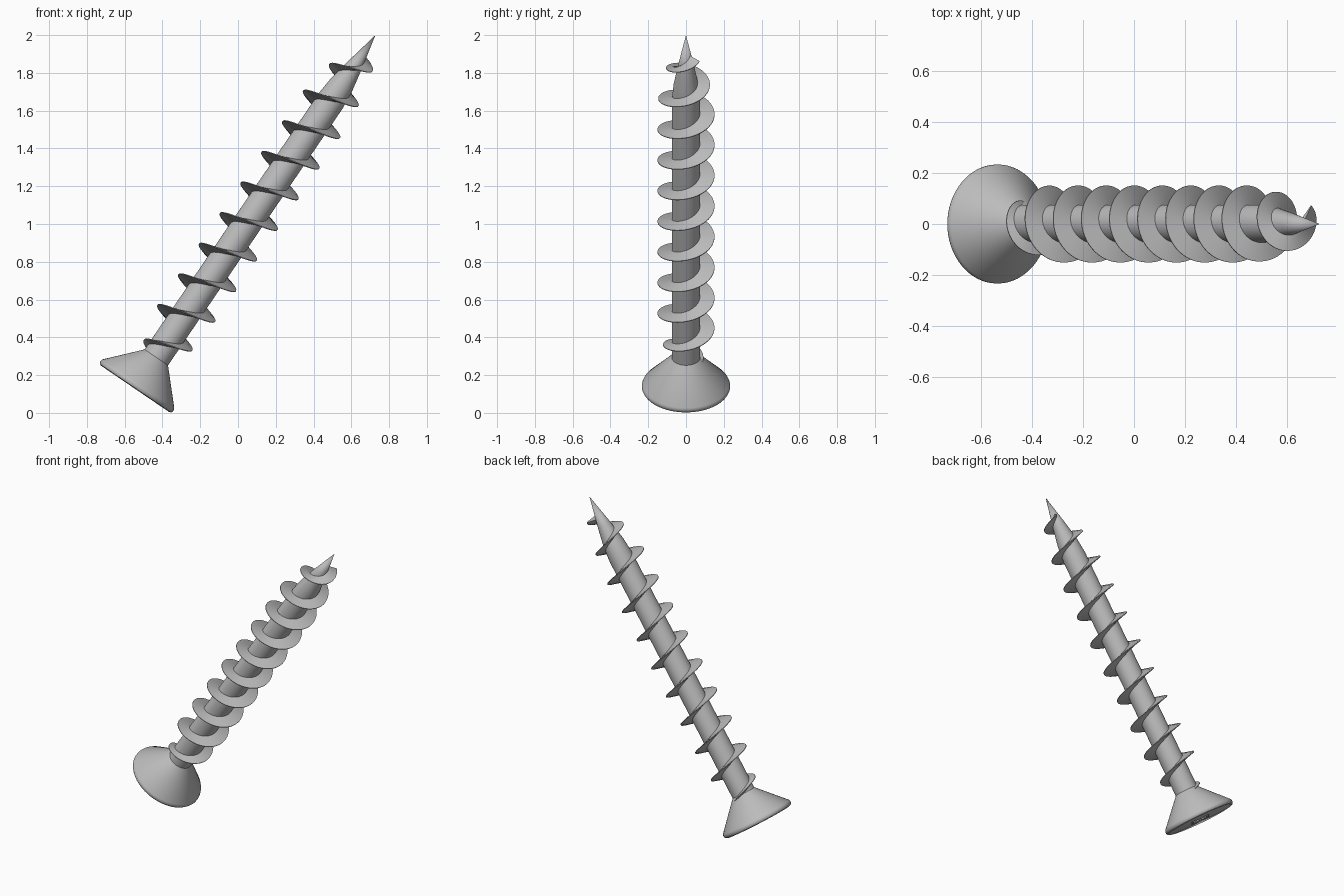
import bpy, bmesh, math
from mathutils import Matrix, Vector

old = bpy.data.objects.get("Cube")
if old:
    bpy.data.objects.remove(old, do_unlink=True)

steel = bpy.data.materials.new("grey_steel")
steel.use_nodes = True
GREY = (0.5, 0.5, 0.5, 1)
steel.diffuse_color = GREY
steel.node_tree.nodes["Principled BSDF"].inputs["Base Color"].default_value = GREY

# The screw is built along its own axis, then leaned over
LEAN = Matrix.Translation((-0.537, 0, 0.14)) @ Matrix.Rotation(math.radians(34.21), 4, 'Y')
LENGTH = 2.249
SHAFT_R = 0.075


def finish(bm, name):
    """Clean the mesh, lean it and make it an object."""
    bmesh.ops.remove_doubles(bm, verts=bm.verts, dist=1e-5)
    bmesh.ops.recalc_face_normals(bm, faces=bm.faces)
    bm.transform(LEAN)
    mesh = bpy.data.meshes.new(name)
    bm.to_mesh(mesh)
    bm.free()
    mesh.materials.append(steel)
    obj = bpy.data.objects.new(name, mesh)
    bpy.context.collection.objects.link(obj)
    return obj


def smooth(obj, degrees=35):
    bpy.ops.object.select_all(action='DESELECT')
    obj.select_set(True)
    bpy.context.view_layer.objects.active = obj
    bpy.ops.object.shade_smooth_by_angle(angle=math.radians(degrees))


def lathe(name, profile, sides=64):
    """Turn a (radius, height) profile around the axis."""
    bm = bmesh.new()
    verts = [bm.verts.new((r, 0, s)) for r, s in profile]
    edges = [bm.edges.new(pair) for pair in zip(verts, verts[1:])]
    bmesh.ops.spin(bm, geom=verts + edges, cent=(0, 0, 0), axis=(0, 0, 1),
                   angle=math.tau, steps=sides)
    return finish(bm, name)


def interpolate(points, s):
    """Piecewise linear radius at height s."""
    for (r0, s0), (r1, s1) in zip(points, points[1:]):
        if s <= s1:
            return r0 + (r1 - r0) * max(0, s - s0) / (s1 - s0)
    return points[-1][0]


# Shaft with tapered point
shaft_profile = [(SHAFT_R, 0.15), (SHAFT_R, 1.83), (0.066, 1.93),
                 (0.043, 2.05), (0, LENGTH)]
smooth(lathe("shaft", [(0, 0.15)] + shaft_profile))

# Countersunk head with a softened rim
head = lathe("head", [(0, -0.015), (0.219, -0.015), (0.228, -0.011), (0.233, -0.002),
                      (0.233, 0.008), (0.229, 0.018), (SHAFT_R, 0.186), (0, 0.186)])

# Cross recess cut into the head
for turn in (0, math.pi / 2):
    bm = bmesh.new()
    bmesh.ops.create_cube(bm, size=1)
    for v in bm.verts:
        deep = v.co.z > 0
        v.co = Vector((v.co.x * (0.08 if deep else 0.18),
                       v.co.y * (0.026 if deep else 0.038),
                       0.1 if deep else -0.05))
    bm.transform(Matrix.Rotation(turn, 4, 'Z'))
    cutter = finish(bm, "recess_cutter")
    cutter.hide_render = True
    cut = head.modifiers.new("recess", 'BOOLEAN')
    cut.operation = 'DIFFERENCE'
    cut.solver = 'EXACT'
    cut.object = cutter
    bpy.context.view_layer.objects.active = head
    bpy.ops.object.modifier_apply(modifier=cut.name)
    bpy.data.objects.remove(cutter, do_unlink=True)
smooth(head)

# Helical thread: a thin wedge section swept up the shaft
PITCH, PHASE = 0.196, 0.125
START, END = 0.13, 2.115
STEPS = 520
crest = [(SHAFT_R, 0.12), (0.151, 0.37), (0.151, 1.82), (0.118, 1.977), (0.088, END)]
bm = bmesh.new()
rings = []
for i in range(STEPS + 1):
    s = START + (END - START) * i / STEPS
    a = math.tau * (s - PHASE) / PITCH
    root = interpolate(shaft_profile, s) - 0.012
    outer = interpolate(crest, s)
    section = [(root, -0.014), (outer, -0.002), (outer, 0.002), (root, 0.014)]
    rings.append([bm.verts.new((r * math.cos(a), r * math.sin(a), s + h))
                  for r, h in section])
for a, b in zip(rings, rings[1:]):
    for j in range(4):
        k = (j + 1) % 4
        bm.faces.new((a[j], a[k], b[k], b[j]))
bm.faces.new(rings[0])
bm.faces.new(rings[-1])
smooth(finish(bm, "thread"))
